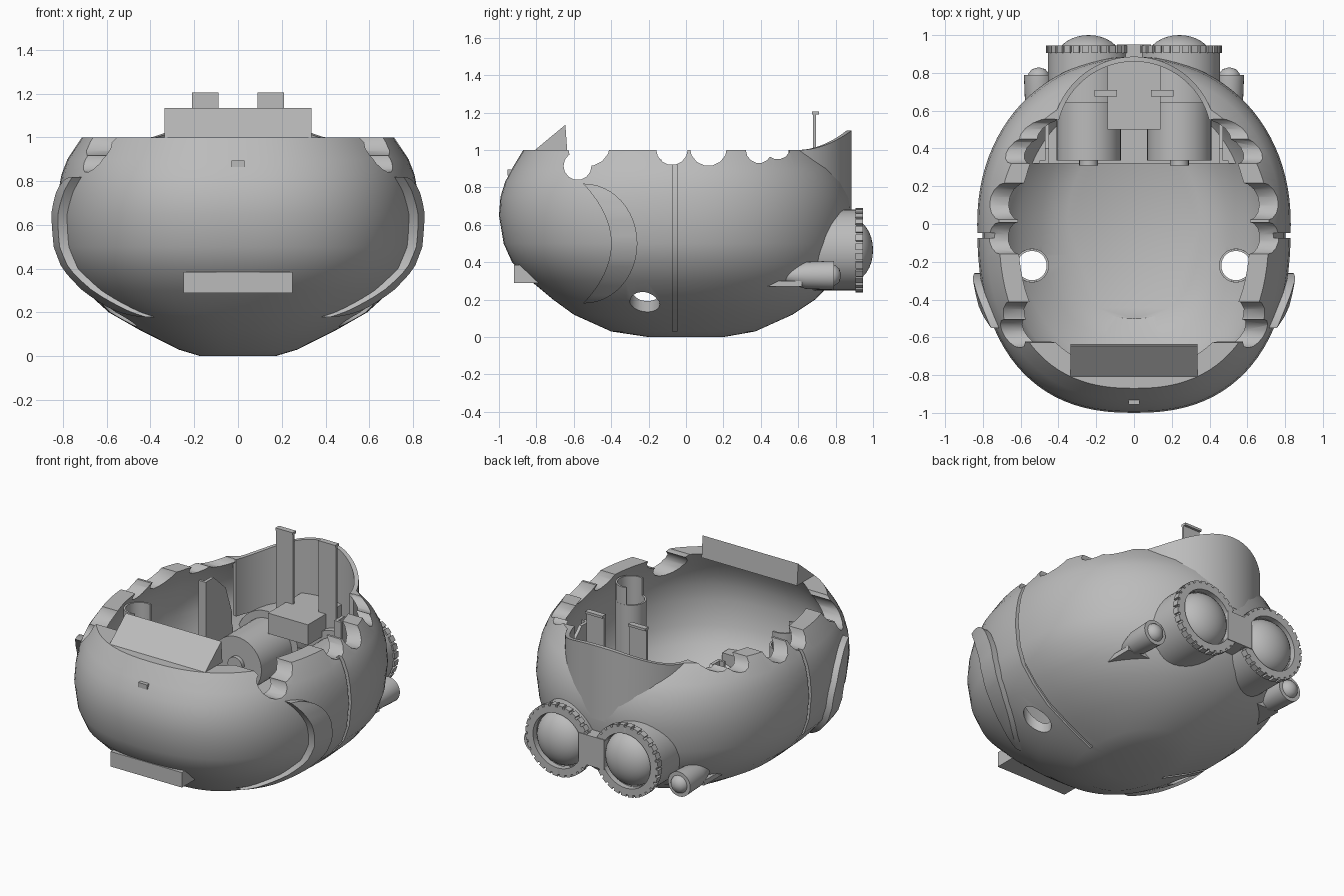
import bpy, bmesh, math
from mathutils import Matrix

if "Cube" in bpy.data.objects:
    bpy.data.objects.remove(bpy.data.objects["Cube"])

grey = bpy.data.materials.new("plain grey")
grey.use_nodes = True
grey.diffuse_color = (0.5, 0.5, 0.5, 1)
grey.node_tree.nodes["Principled BSDF"].inputs["Base Color"].default_value = (0.5, 0.5, 0.5, 1)


def finish(name, bm, smooth=True):
    bmesh.ops.recalc_face_normals(bm, faces=bm.faces[:])
    me = bpy.data.meshes.new(name)
    bm.to_mesh(me)
    bm.free()
    me.materials.append(grey)
    ob = bpy.data.objects.new(name, me)
    bpy.context.collection.objects.link(ob)
    if smooth:
        shade(ob)
    return ob


def activate(ob):
    bpy.ops.object.select_all(action='DESELECT')
    ob.select_set(True)
    bpy.context.view_layer.objects.active = ob


def shade(ob):
    activate(ob)
    bpy.ops.object.shade_smooth_by_angle(angle=math.radians(35))


def prism(name, pts, axis, lo, hi):
    """Extrude a 2D outline along x, y or z."""
    place = {'x': lambda a, b, c: (c, a, b), 'y': lambda a, b, c: (a, c, b),
             'z': lambda a, b, c: (a, b, c)}[axis]
    bm = bmesh.new()
    ends = [[bm.verts.new(place(a, b, c)) for a, b in pts] for c in (lo, hi)]
    for e in ends:
        bm.faces.new(e)
    for i in range(len(pts)):
        j = (i + 1) % len(pts)
        bm.faces.new((ends[0][i], ends[0][j], ends[1][j], ends[1][i]))
    return finish(name, bm)


def box(name, x, y, z):
    return prism(name, [(x[0], z[0]), (x[1], z[0]), (x[1], z[1]), (x[0], z[1])], 'y', *y)


def lathe(name, profile, centre, axis='y', steps=40):
    """Revolve (radius, distance) points; a closed outline makes a tube."""
    bm = bmesh.new()
    vs = [bm.verts.new((r, 0, h)) for r, h in profile]
    es = [bm.edges.new(p) for p in zip(vs, vs[1:])]
    bmesh.ops.spin(bm, geom=vs + es, cent=(0, 0, 0), axis=(0, 0, 1),
                   angle=math.tau, steps=steps, use_duplicate=False)
    bmesh.ops.remove_doubles(bm, verts=bm.verts[:], dist=1e-4)
    turn = Matrix.Rotation(-math.pi / 2, 4, 'X') if axis == 'y' else Matrix()
    bm.transform(Matrix.Translation(centre) @ turn)
    return finish(name, bm)


def disc(a, b, r, n=32):
    return [(a + r * math.cos(i * math.tau / n), b + r * math.sin(i * math.tau / n)) for i in range(n)]


# Hull levels: height, half width, reach to the front, reach to the back
LEVELS = [(0, .17, .2, .2), (.03, .27, .4, .37), (.12, .45, .6, .57), (.2, .59, .71, .69),
          (.3, .7, .83, .79), (.4, .78, .93, .84), (.5, .815, .975, .865), (.65, .83, 1, .885),
          (.75, .822, .992, .875), (.83, .807, .967, .85), (.9, .78, .93, .81), (1, .715, .87, .72)]


def level(z):
    for a, b in zip(LEVELS, LEVELS[1:]):
        if z <= b[0]:
            t = (z - a[0]) / (b[0] - a[0])
            return [p + (q - p) * t for p, q in zip(a, b)]
    return LEVELS[-1]


def hull_x(y, z):
    _, w, f, _ = level(z)
    return w * (1 - abs(y / f) ** 2.4) ** (1 / 2.4)


def ring(bm, row, inset=False, n=96):
    z, w, f, b = row
    out = []
    for i in range(n):
        a = i * math.tau / n
        c, s = math.cos(a), math.sin(a)
        e = 2 / (2.4 if s < 0 else 2.1)
        back = min(1, max(0, s * 1.6 - .6))
        t = (.1 - .06 * back * (z > .6)) if inset else 0
        x = math.copysign(abs(c) ** e, c) * (w - t)
        y = math.copysign(abs(s) ** e, s) * ((f if s < 0 else b) - t)
        out.append(bm.verts.new((x, y, z)))
    return out


# Hull: thick open bowl
bm = bmesh.new()
rows = [ring(bm, r) for r in LEVELS] + [ring(bm, r, True) for r in LEVELS[:1:-1]]
for lo, hi in zip(rows, rows[1:]):
    for i in range(len(lo)):
        j = (i + 1) % len(lo)
        bm.faces.new((lo[i], lo[j], hi[j], hi[i]))
bm.faces.new(rows[0])
bm.faces.new(rows[-1])
hull = finish("hull", bm, False)

# Cuts: collar opening, broken rim, leg holes and side seams
cutters = [prism("cutter", disc(0, .45, .42, 64), 'z', .66, 1.2)]
for side in (-1, 1):
    lo, hi = sorted((side * .3, side * 1.1))
    for y, z, r in [(-.58, .915, .075), (-.52, 1.03, .115), (-.075, 1.005, .085), (.12, 1.015, .1),
                    (.39, 1.0, .07), (.49, 1.02, .07)]:
        cutters.append(prism("cutter", disc(y, z, r, 14), 'x', lo, hi))
    cutters.append(prism("cutter", disc(side * .54, -.22, .08), 'z', -.1, .9))
    band = [(side * (r[1] - .028), r[0]) for r in LEVELS[1:]]
    band += [(side * (r[1] + .06), r[0]) for r in LEVELS[:0:-1]]
    cutters.append(prism("cutter", band, 'y', -.073, -.048))
for c in cutters:
    activate(hull)
    mod = hull.modifiers.new("cut", 'BOOLEAN')
    mod.operation, mod.solver, mod.object = 'DIFFERENCE', 'EXACT', c
    bpy.ops.object.modifier_apply(modifier=mod.name)
    bpy.data.objects.remove(c)
shade(hull)

# Back collar: upright half-round wall rising towards the rear
bm = bmesh.new()
strips = []
for i in range(49):
    a = math.radians(14 + 152 * i / 48)
    top = 1 + .105 * max(0, (.45 + .436 * math.sin(a) - .6) / .286) ** 2
    strips.append([bm.verts.new((r * math.cos(a), .45 + r * math.sin(a), z))
                   for r, z in ((.436, .64), (.436, top), (.41, top), (.41, .64))])
for p, q in zip(strips, strips[1:]):
    for k in range(4):
        bm.faces.new((p[k], p[k - 1], q[k - 1], q[k]))
bm.faces.new(strips[0])
bm.faces.new(strips[-1])
finish("back_collar", bm)

# Front visor wedge, chin plate and small sensor
prism("visor_wedge", [(-.81, .998), (-.645, 1.135), (-.635, .998)], 'x', -.335, .335)
box("chin_plate", (-.25, .25), (-.92, -.72), (.29, .385))
box("front_sensor", (-.03, .03), (-.955, -.9), (.865, .895))

# Rear bridge, inner deck and mounting block
box("engine_bridge", (-.09, .09), (.8, .95), (.37, .56))
box("inner_deck", (-.56, .56), (.32, .62), (.27, .3))
box("mounting_block", (-.14, .14), (.5, .86), (.62, .75))

for side, tag in ((1, "left"), (-1, "right")):
    def span(a, b):
        return sorted((side * a, side * b))

    # Cheek plate: crescent standing just off the hull
    bm = bmesh.new()
    grid = []
    for i in range(25):
        s = -math.cos(i * math.pi / 24)
        z = .5 + .32 * s
        bow = 1 - math.sqrt(max(0, 1 - s * s))
        y0, y1 = -.4 - .15 * s * s, -.26 - .285 * bow
        line = []
        for k in range(7):
            y = y0 + (y1 - y0) * k / 6
            x = hull_x(y, z)
            line.append([bm.verts.new((side * (x + d), y, z)) for d in (.042, -.03)])
        grid.append(line)
    for p, q in zip(grid, grid[1:]):
        for k in range(6):
            for d in (0, 1):
                bm.faces.new((p[k][d], p[k + 1][d], q[k + 1][d], q[k][d]))
        for k in (0, 6):
            bm.faces.new((p[k][0], p[k][1], q[k][1], q[k][0]))
    for line in (grid[0], grid[-1]):
        for k in range(6):
            bm.faces.new((line[k][0], line[k + 1][0], line[k + 1][1], line[k][1]))
    finish(tag + "_cheek_plate", bm)

    # Main engine: housing, toothed ring, lens and inner drum
    cx, cz = side * .24, .465
    lathe(tag + "_engine_housing", [(0, .64), (.216, .64), (.216, .91), (.17, .91), (.17, .85), (0, .85)], (cx, 0, cz))
    gear, teeth = [], 28
    for i in range(teeth):
        for d, r in ((0, .226), (.7, .226), (.7, .212), (1, .212)):
            a = (i + d) * math.tau / teeth
            gear.append((r, a))
    bm = bmesh.new()
    loops = [[bm.verts.new((cx + (r if outer else .172) * math.cos(a), y, cz + (r if outer else .172) * math.sin(a)))
              for r, a in gear] for outer, y in ((1, .905), (1, .945), (0, .945), (0, .905))]
    for p, q in zip(loops, loops[1:] + loops[:1]):
        for i in range(len(p)):
            j = (i + 1) % len(p)
            bm.faces.new((p[i], p[j], q[j], q[i]))
    bmesh.ops.remove_doubles(bm, verts=bm.verts[:], dist=1e-5)
    finish(tag + "_engine_ring", bm)
    dome = [(.17 * math.cos(k * math.pi / 16), .88 + .12 * math.sin(k * math.pi / 16)) for k in range(9)]
    lathe(tag + "_engine_lens", dome, (cx, 0, cz))
    lathe(tag + "_inner_drum", [(0, .31), (.05, .31), (.05, .335), (.17, .335), (.17, .65), (0, .65)], (cx, 0, cz))

    # Side thruster with rounded cap
    lathe(tag + "_side_thruster", [(0, .47), (.035, .52), (.072, .64), (.078, .79), (.055, .79), (.052, .8),
                                   (.035, .82), (0, .83)], (side * .505, 0, .33), steps=28)

    # Leg tube: full sleeve with a half sleeve on top
    lathe(tag + "_leg_tube", [(.078, .34), (.09, .34), (.09, .84), (.078, .84), (.078, .34)], (side * .54, -.22, 0), 'z')
    arc = [(side * .54 + side * r * math.cos(a), -.22 + r * math.sin(a)) for r, o in ((.09, 1), (.078, -1))
           for a in [o * (k / 12 - .5) * math.pi * 1.2 for k in range(13)]]
    prism(tag + "_leg_tube_guard", arc, 'z', .83, .95)

    # Clip post and side bulkhead
    box(tag + "_clip_post", span(.09, .21), (.68, .695), (.6, 1.2))
    box(tag + "_clip_lip", span(.09, .21), (.675, .71), (1.19, 1.205))
    fin = [(.33, .3), (.33, .93), (.4, .93), (.52, .82), (.58, .65), (.6, .3)]
    prism(tag + "_bulkhead", fin, 'x', *span(.45, .47))
    box(tag + "_bulkhead_flange", span(.45, .5), (.32, .335), (.3, .93))
